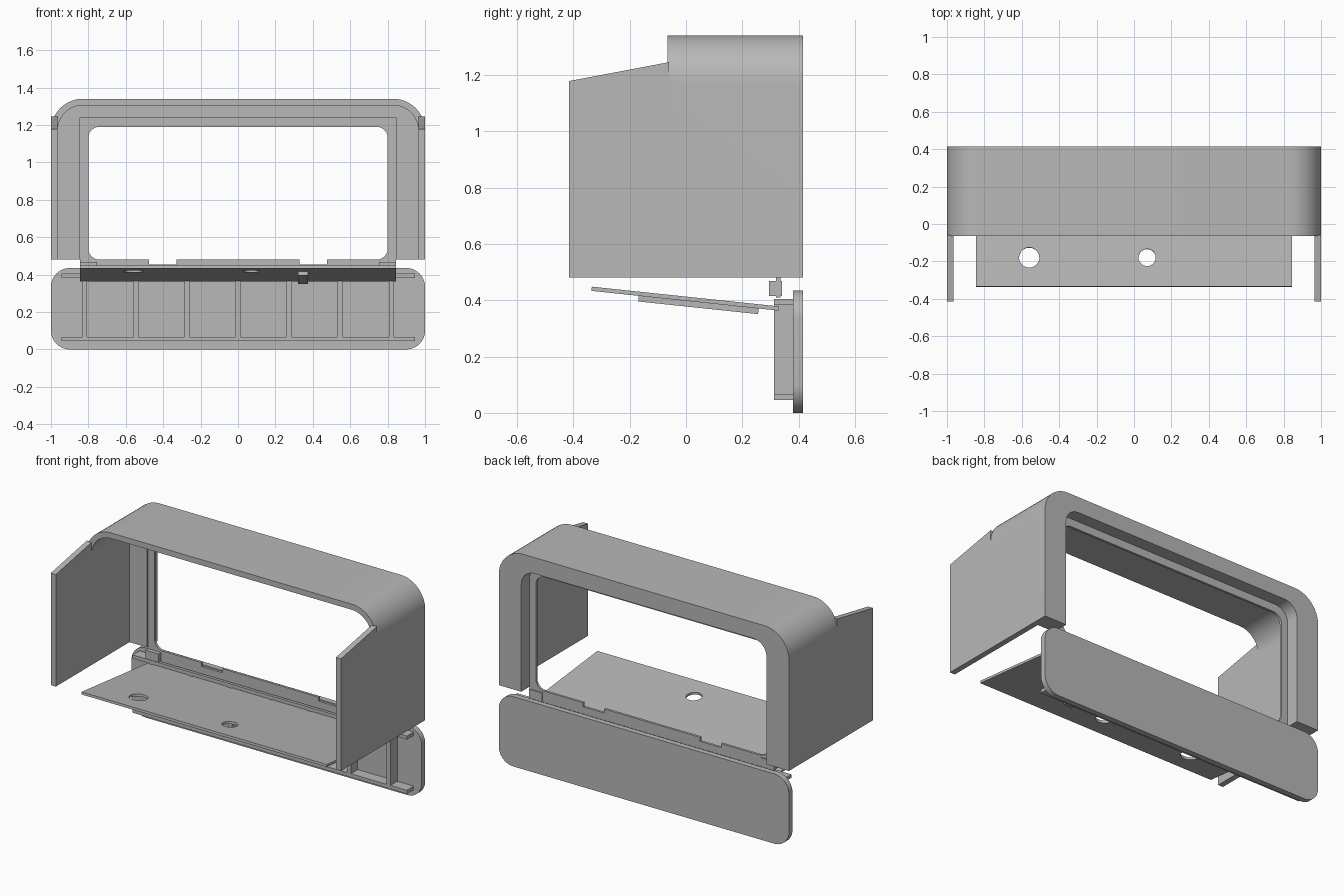
import bpy, bmesh, math
from mathutils import Matrix

default = bpy.data.objects.get("Cube")
if default:
    bpy.data.objects.remove(default, do_unlink=True)

grey = bpy.data.materials.new("plain_grey")
grey.use_nodes = True
COLOUR = (0.48, 0.48, 0.48, 1)
grey.diffuse_color = COLOUR
grey.node_tree.nodes["Principled BSDF"].inputs["Base Color"].default_value = COLOUR

AXES = {"x": lambda u, v, t: (t, u, v),
        "y": lambda u, v, t: (u, t, v),
        "z": lambda u, v, t: (u, v, t)}


def prism(name, outline, axis, lo, hi):
    """Extrude a 2D outline along one axis."""
    bm = bmesh.new()
    place = AXES[axis]
    face = bm.faces.new([bm.verts.new(place(u, v, lo)) for u, v in outline])
    moved = bmesh.ops.extrude_face_region(bm, geom=[face])["geom"]
    shift = place(0, 0, hi - lo)
    bmesh.ops.translate(bm, vec=shift, verts=[g for g in moved if isinstance(g, bmesh.types.BMVert)])
    bmesh.ops.recalc_face_normals(bm, faces=bm.faces)
    mesh = bpy.data.meshes.new(name)
    bm.to_mesh(mesh)
    bm.free()
    mesh.materials.append(grey)
    obj = bpy.data.objects.new(name, mesh)
    bpy.context.collection.objects.link(obj)
    return obj


def arc(cx, cy, r, start, sweep=90, steps=12):
    return [(cx + r * math.cos(math.radians(start + sweep * i / steps)),
             cy + r * math.sin(math.radians(start + sweep * i / steps))) for i in range(steps + 1)]


def rect(x0, x1, y0, y1):
    return [(x0, y0), (x1, y0), (x1, y1), (x0, y1)]


def rounded(half, y0, y1, r):
    """Rounded rectangle, counter-clockwise from the lower left corner."""
    return (arc(r - half, y0 + r, r, 180) + arc(half - r, y0 + r, r, 270)
            + arc(half - r, y1 - r, r, 0) + arc(r - half, y1 - r, r, 90))


def arch(half, y0, y1, r):
    """Square at the bottom, rounded at the top."""
    return ([(-half, y0), (half, y0)] + arc(half - r, y1 - r, r, 0)
            + arc(r - half, y1 - r, r, 90))


def combine(obj, other, operation):
    """Apply a boolean and discard the helper."""
    other.hide_render = True
    mod = obj.modifiers.new("combine", "BOOLEAN")
    mod.operation, mod.object, mod.solver = operation, other, "EXACT"
    graph = bpy.context.evaluated_depsgraph_get()
    mesh = bpy.data.meshes.new_from_object(obj.evaluated_get(graph))
    obj.modifiers.clear()
    obj.data = mesh
    bpy.data.objects.remove(other, do_unlink=True)


def cut(obj, *args):
    combine(obj, prism("cutter", *args), "DIFFERENCE")


# Hood: arched shell with a stepped opening in its back wall
hood = prism("hood", arch(1, 0.48, 1.34, 0.17), "y", -0.065, 0.415)
cut(hood, arch(0.965, 0.3, 1.305, 0.135), "y", -0.2, 0.31)
cut(hood, rect(-0.845, 0.845, 0.3, 1.24), "y", 0.25, 0.335)
cut(hood, arch(0.845, 0.3, 1.24, 0.09), "y", 0.3, 0.5)

# Side wings with a sloped top
wing = [(-0.415, 0.48), (-0.06, 0.48), (-0.06, 1.245), (-0.415, 1.178)]
for x in (-1, 0.965):
    combine(hood, prism("wing", wing, "x", x, x + 0.035), "UNION")

# Thin window frame with two notches in the lower edge
frame = prism("window_frame", rect(-0.845, 0.845, 0.41, 1.24), "y", 0.32, 0.335)
cut(frame, rounded(0.8, 0.48, 1.19, 0.06), "y", 0.2, 0.5)
for x in (-0.475, 0.33):
    cut(frame, rect(x, x + 0.145, 0.455, 0.6), "y", 0.2, 0.5)

# Clips at the foot of the window frame
for side, x in (("right", -0.845), ("left", 0.755)):
    prism(side + "_clip", rect(x, x + 0.09, 0.415, 0.468), "y", 0.295, 0.34)

# Lower trim panel and its stiffening ribs
panel = prism("trim_panel", rounded(1, 0, 0.435, 0.1), "y", 0.38, 0.415)
for name, z in (("lower_rail", 0.045), ("upper_rail", 0.383)):
    prism(name, rect(-0.945, 0.945, z, z + 0.022), "y", 0.312, 0.381)
for i in range(7):
    x = (i - 3) * 0.273
    prism("upright_rib", rect(x - 0.013, x + 0.013, 0.067, 0.383), "y", 0.312, 0.381)

# Tilted tray with two round holes and a bar underneath
tray = prism("tray", rect(-0.845, 0.845, -0.334, 0.334), "z", -0.015, 0)
for x, r in ((-0.56, 0.054), (0.07, 0.046)):
    cut(tray, arc(x, -0.178, r, 0, 352.5, 47), "z", -0.1, 0.1)
bar = prism("tray_bar", rect(0.32, 0.375, -0.165, 0.263), "z", -0.035, -0.0148)
tilt = Matrix.Translation((0, -0.002, 0.413)) @ Matrix.Rotation(-0.105, 4, "X")
for obj in (tray, bar):
    obj.data.transform(tilt)

# Smooth the rounded corners, keep the edges sharp
for obj in (hood, frame, panel, tray):
    bpy.ops.object.select_all(action="DESELECT")
    obj.select_set(True)
    bpy.context.view_layer.objects.active = obj
    bpy.ops.object.shade_smooth_by_angle(angle=math.radians(30))
